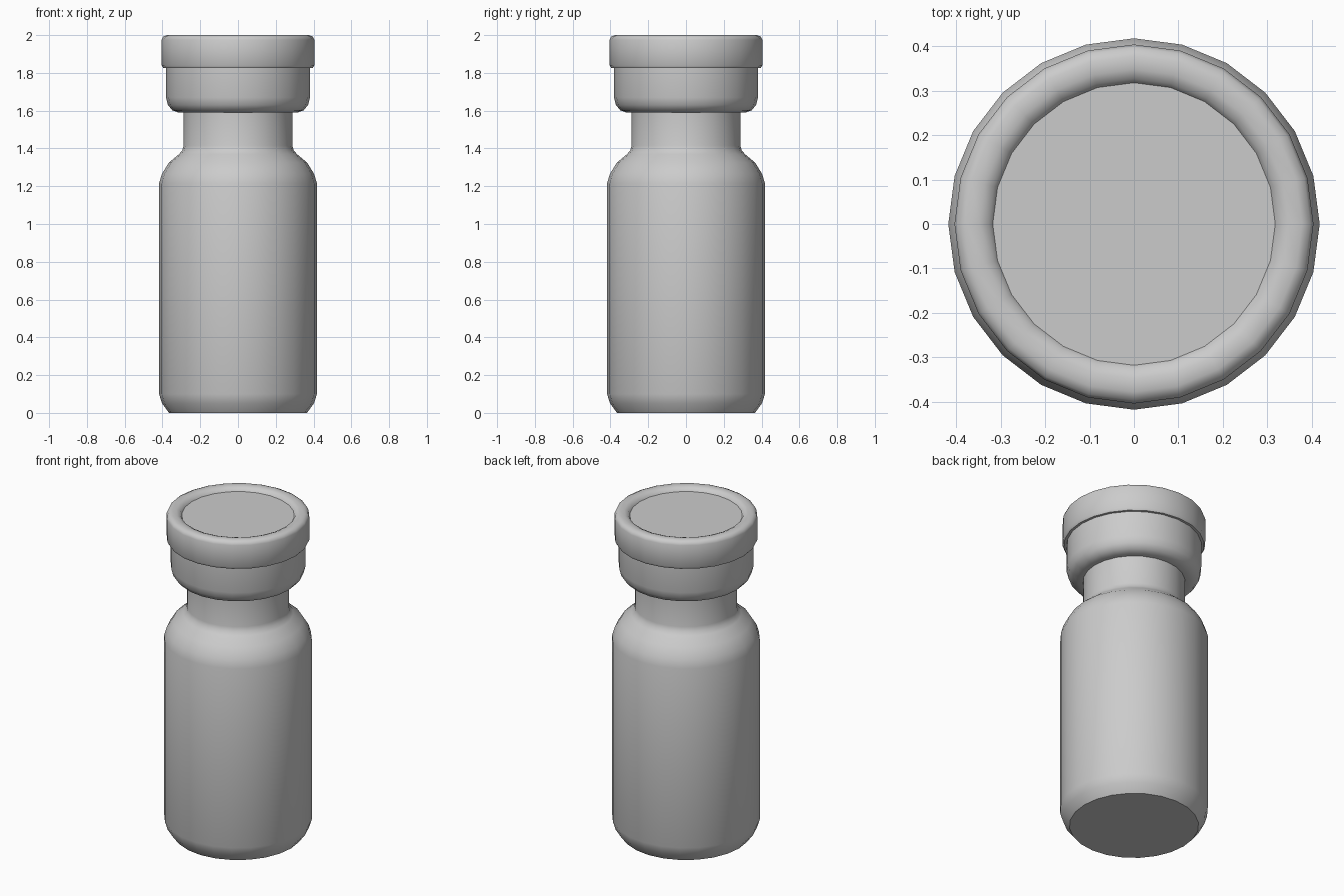
import bpy, bmesh, math

if "Cube" in bpy.data.objects:
    bpy.data.objects.remove(bpy.data.objects["Cube"])

SIDES = 24


def lathe(name, profile, cap_start=False, cap_end=False):
    """Revolve an (r, z) profile, listed bottom to top, around the z axis."""
    bm = bmesh.new()
    rings = []
    for r, z in profile:
        rings.append([bm.verts.new((r * math.cos(2 * math.pi * i / SIDES),
                                    r * math.sin(2 * math.pi * i / SIDES), z))
                      for i in range(SIDES)])
    for a, b in zip(rings, rings[1:]):
        for i in range(SIDES):
            j = (i + 1) % SIDES
            bm.faces.new((a[i], a[j], b[j], b[i]))
    if cap_start:
        bm.faces.new(rings[0][::-1])
    if cap_end:
        bm.faces.new(rings[-1])
    mesh = bpy.data.meshes.new(name)
    bm.to_mesh(mesh)
    bm.free()
    obj = bpy.data.objects.new(name, mesh)
    bpy.context.collection.objects.link(obj)
    bpy.ops.object.select_all(action='DESELECT')
    obj.select_set(True)
    bpy.context.view_layer.objects.active = obj
    bpy.ops.object.shade_smooth_by_angle(angle=math.radians(42))
    return obj


# bottle body: chamfered base, straight wall, rounded shoulder, neck
lathe("bottle_body", [
    (0.365, 0), (0.402, 0.05), (0.418, 0.10), (0.418, 1.215), (0.403, 1.265),
    (0.366, 1.325), (0.312, 1.37), (0.295, 1.39), (0.288, 1.415),
    (0.288, 1.592)], cap_start=True)

# crimped collar below the cap
lathe("crimp_collar", [
    (0.286, 1.59), (0.315, 1.59), (0.348, 1.602), (0.371, 1.63),
    (0.381, 1.67), (0.381, 1.828)])

# cap with rounded rim and shallow recessed disc
lathe("cap", [
    (0.379, 1.826), (0.396, 1.826), (0.404, 1.84), (0.404, 1.975),
    (0.397, 1.991), (0.378, 2.0), (0.348, 1.999), (0.327, 1.99),
    (0.318, 1.975)], cap_end=True)
